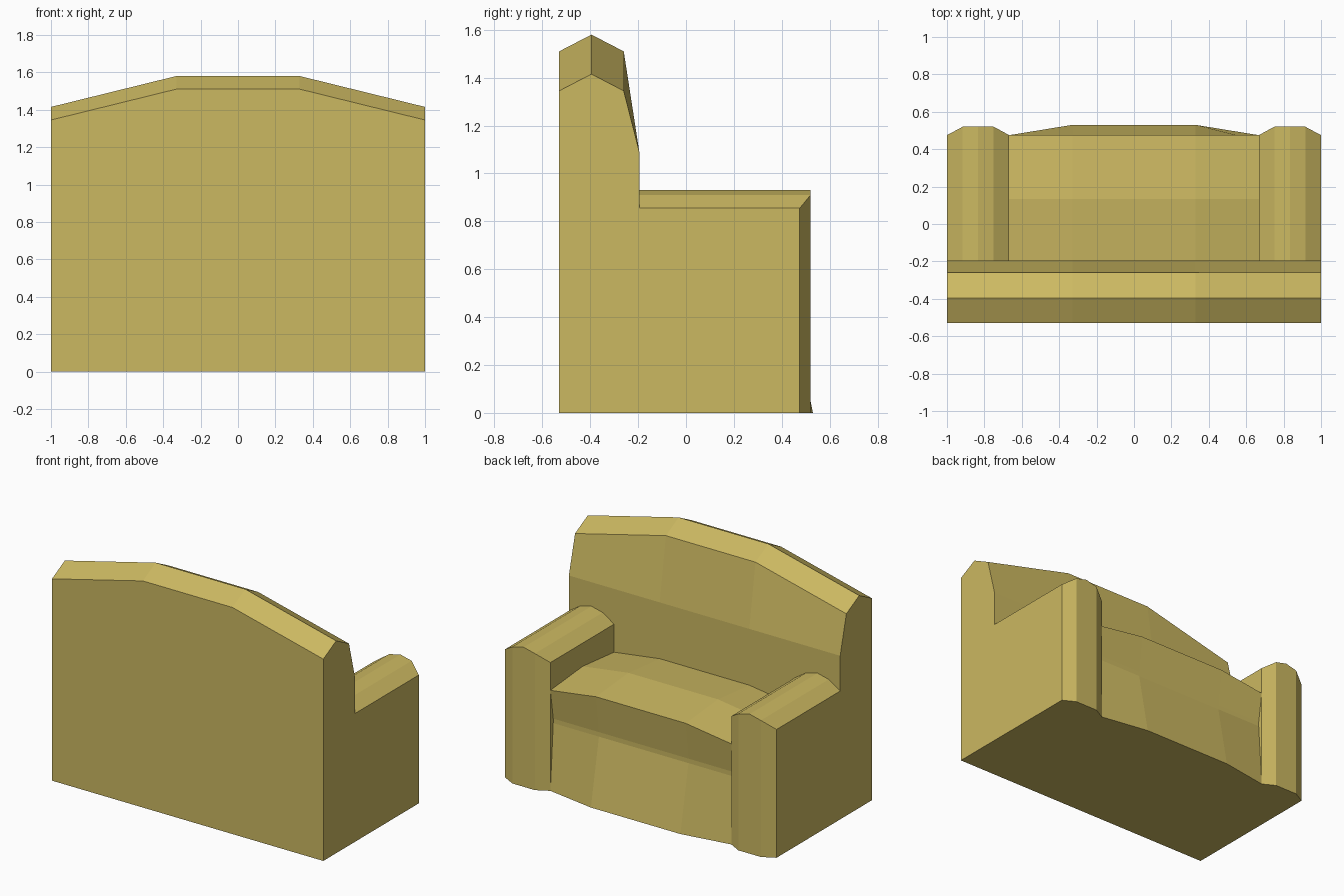
import bpy, bmesh

if "Cube" in bpy.data.objects:
    bpy.data.objects.remove(bpy.data.objects["Cube"])

fabric = bpy.data.materials.new("mustard_fabric")
fabric.diffuse_color = (0.60, 0.48, 0.12, 1)
fabric.use_nodes = True
fabric.node_tree.nodes["Principled BSDF"].inputs["Base Color"].default_value = fabric.diffuse_color


def loft(name, stations):
    """Flat-shaded solid bridging (y, z) rings placed at successive x stations."""
    bm = bmesh.new()
    rings = [[bm.verts.new((x, y, z)) for y, z in ring] for x, ring in stations]
    n = len(rings[0])
    for a, b in zip(rings, rings[1:]):
        for i in range(n):
            j = (i + 1) % n
            bm.faces.new((a[i], a[j], b[j], b[i]))
    bm.faces.new(rings[0])
    bm.faces.new(rings[-1])
    bmesh.ops.recalc_face_normals(bm, faces=bm.faces)
    mesh = bpy.data.meshes.new(name)
    bm.to_mesh(mesh)
    bm.free()
    mesh.materials.append(fabric)
    obj = bpy.data.objects.new(name, mesh)
    bpy.context.collection.objects.link(obj)
    return obj


BACK_Y, JOIN_Y = -0.53, -0.195
ARM_IN, MID = 0.667, 0.33


# Backrest: ridged top that rises toward the middle
def back_ring(h):
    return [(BACK_Y, 0), (BACK_Y, h), (-0.395, h + 0.07), (-0.26, h),
            (JOIN_Y, 1.09), (JOIN_Y, 0)]


loft("backrest", [(-1, back_ring(1.345)), (-MID, back_ring(1.51)),
                  (MID, back_ring(1.51)), (1, back_ring(1.345))])


# Seat: crowned cushion overhanging a base that bows out at the floor
def seat_ring(foot_y, rise):
    return [(JOIN_Y, 0), (foot_y, 0), (0.445, 0.44), (0.445, 0.47),
            (0.475, 0.67 + rise), (0.135, 0.70 + rise), (JOIN_Y, 0.668 + rise)]


loft("seat", [(-ARM_IN, seat_ring(0.475, 0)), (-MID, seat_ring(0.53, 0.047)),
              (MID, seat_ring(0.53, 0.047)), (ARM_IN, seat_ring(0.475, 0))])


# Arms: rounded top and chamfered front corners, mirrored across x
def arm_ring(front_y, top):
    return [(JOIN_Y, 0), (front_y, 0), (front_y, top), (JOIN_Y, top)]


arms = loft("arms", [(ARM_IN, arm_ring(0.475, 0.855)), (0.75, arm_ring(0.52, 0.91)),
                     (0.833, arm_ring(0.52, 0.93)), (0.916, arm_ring(0.52, 0.91)),
                     (1, arm_ring(0.475, 0.855))])
mirror = arms.modifiers.new("mirror", 'MIRROR')
mirror.use_axis[0] = True
mirror.use_mirror_merge = False
